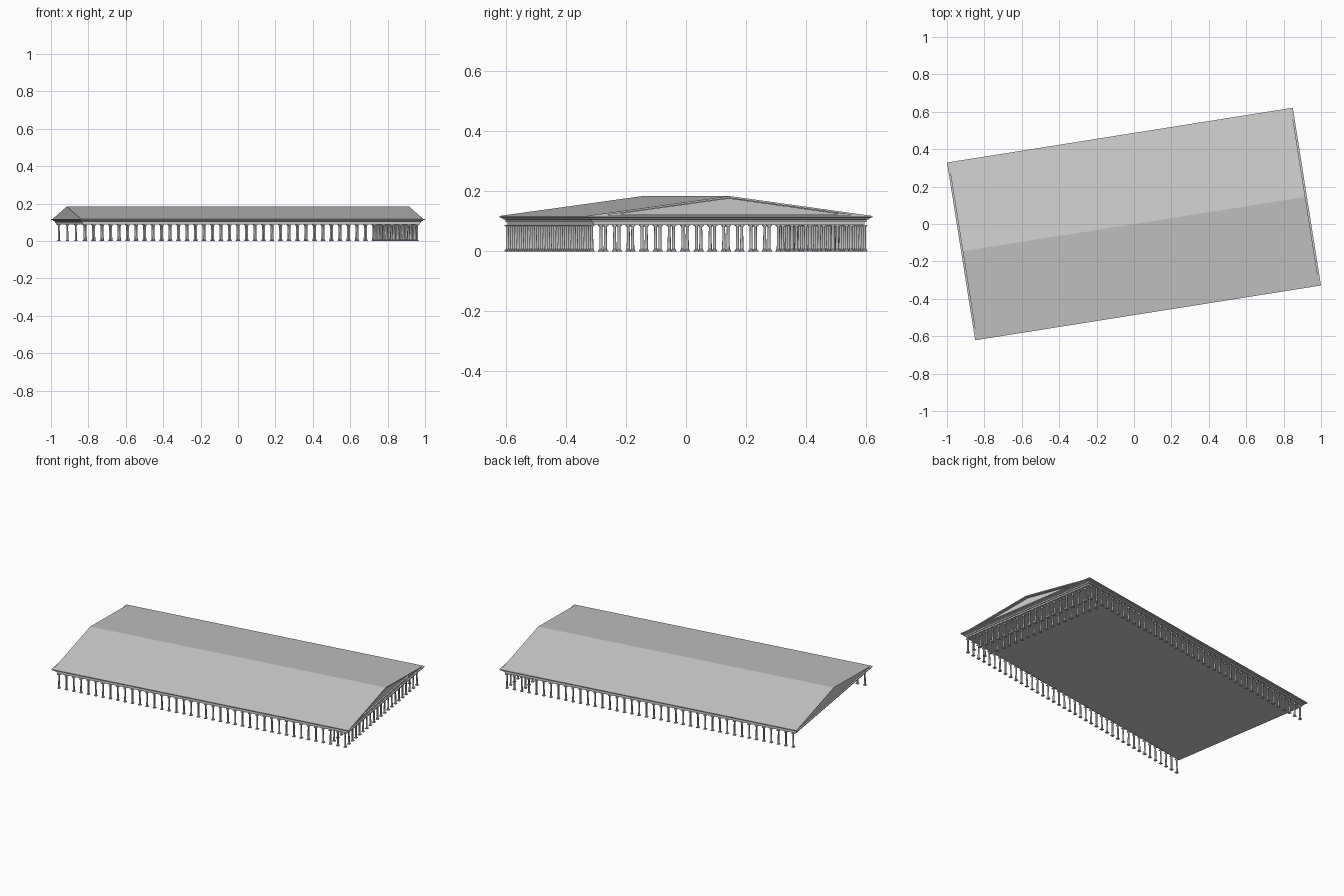
import bpy, bmesh, math
from mathutils import Matrix

if "Cube" in bpy.data.objects:
    bpy.data.objects.remove(bpy.data.objects["Cube"])

TURN = math.radians(9.0)      # whole building is turned on the ground
STEP = 0.046                  # column spacing
U, V = 19.5 * STEP, 10 * STEP # column grid half sizes (40 x 21 columns)


def add_object(name, bm, smooth=False):
    bmesh.ops.recalc_face_normals(bm, faces=bm.faces[:])
    mesh = bpy.data.meshes.new(name)
    bm.to_mesh(mesh)
    bm.free()
    ob = bpy.data.objects.new(name, mesh)
    ob.rotation_euler.z = TURN
    bpy.context.collection.objects.link(ob)
    if smooth:
        bpy.ops.object.select_all(action='DESELECT')
        ob.select_set(True)
        bpy.context.view_layer.objects.active = ob
        bpy.ops.object.shade_smooth_by_angle(angle=math.radians(40))
    return ob


def loft(bm, rings):
    """Bridge successive closed rings of points and cap both ends."""
    loops = [[bm.verts.new(p) for p in ring] for ring in rings]
    n = len(loops[0])
    for a, b in zip(loops, loops[1:]):
        for i in range(n):
            j = (i + 1) % n
            bm.faces.new((a[i], a[j], b[j], b[i]))
    bm.faces.new(loops[0])
    bm.faces.new(loops[-1])


def rect(hu, hv, z, cu=0, cv=0):
    return [(cu - hu, cv - hv, z), (cu + hu, cv - hv, z),
            (cu + hu, cv + hv, z), (cu - hu, cv + hv, z)]


def circle(r, z, cu, cv, n=12):
    return [(cu + r * math.cos(2 * math.pi * i / n),
             cv + r * math.sin(2 * math.pi * i / n), z) for i in range(n)]


def gable(u, half, z0, z1):
    return [(u, -half, z0), (u, half, z0), (u, 0, z1)]


def column_row(name, spots):
    """Columns with square foot, tapered round shaft, flared capital, slab."""
    bm = bmesh.new()
    for u, v in spots:
        loft(bm, [rect(.0085, .0085, z, u, v) for z in (0, .003)])
        loft(bm, [circle(r, z, u, v) for r, z in
                  ((.0078, .003), (.0078, .005), (.0056, .007),
                   (.0046, .080), (.0075, .085))])
        loft(bm, [rect(.0085, .0085, z, u, v) for z in (.085, .0885)])
    add_object(name, bm, smooth=True)


# Colonnades: two long sides, front row and inner porch row
for name, s in (("left_colonnade", 1), ("right_colonnade", -1)):
    column_row(name, [(-U + i * STEP, s * V) for i in range(40)])
for name, u in (("front_columns", U), ("porch_columns", U - 2 * STEP)):
    column_row(name, [(u, -V + i * STEP) for i in range(1, 20)])

# Stepped entablature slab with projecting cornice
bm = bmesh.new()
loft(bm, [rect(.936 - d, .481 - d, z) for d, z in
          ((.023, .088), (.023, .097), (.018, .097), (.018, .105),
           (.009, .108), (.009, .111), (0, .113), (0, .118))])
add_object("entablature", bm)

# Gabled roof with stepped, recessed pediment on the front end
bm = bmesh.new()
loft(bm, [gable(*g) for g in
          ((-.927, .481, .118, .184), (.927, .481, .118, .184),
           (.927, .42, .1205, .178), (.921, .42, .1205, .178),
           (.921, .372, .1245, .1755), (.911, .372, .1245, .1755))])
add_object("gable_roof", bm)
